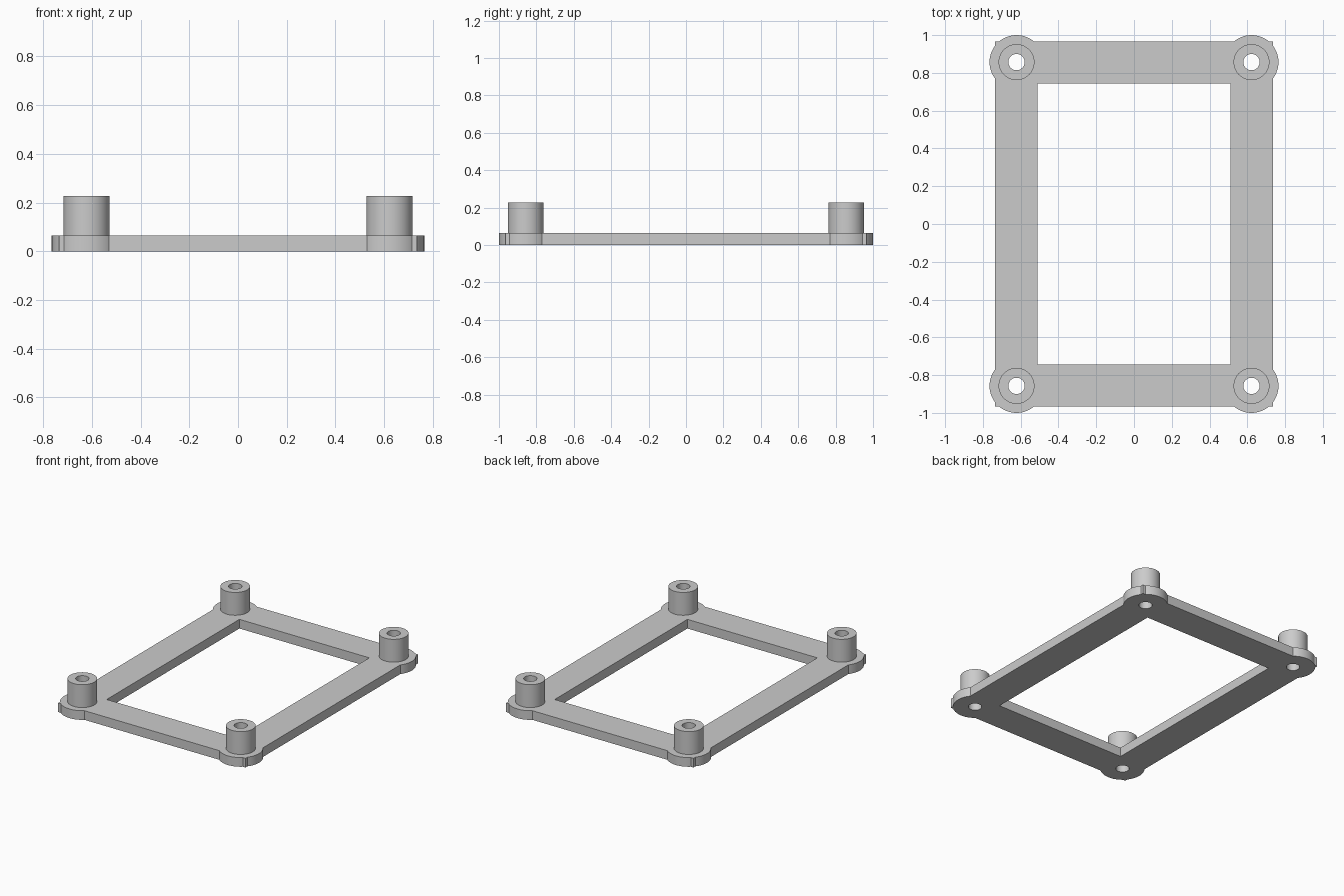
import bpy
import math

cube = bpy.data.objects.get("Cube")
if cube:
    bpy.data.objects.remove(cube, do_unlink=True)

# Main sizes
PLATE_TOP = 0.065
POST_TOP = 0.227
CORNER_X, CORNER_Y = 0.622, 0.857
PAD_R, POST_R, HOLE_R = 0.143, 0.095, 0.043

grey = bpy.data.materials.new("plain_grey")
grey.use_nodes = True
colour = (0.6, 0.6, 0.6, 1)
grey.diffuse_color = colour
grey.node_tree.nodes["Principled BSDF"].inputs["Base Color"].default_value = colour


def box(name, half_x, half_y, z0, z1):
    bpy.ops.mesh.primitive_cube_add(size=2, location=(0, 0, (z0 + z1) / 2))
    ob = bpy.context.object
    ob.name = name
    ob.scale = (half_x, half_y, (z1 - z0) / 2)
    bpy.ops.object.transform_apply(location=True, rotation=True, scale=True)
    ob.data.materials.append(grey)
    return ob


def cylinder(name, radius, x, y, z0, z1):
    bpy.ops.mesh.primitive_cylinder_add(
        vertices=64, radius=radius, depth=z1 - z0, location=(x, y, (z0 + z1) / 2))
    ob = bpy.context.object
    ob.name = name
    ob.data.materials.append(grey)
    return ob


def combine(target, tool, operation):
    tool.hide_render = True
    mod = target.modifiers.new(tool.name, 'BOOLEAN')
    mod.operation = operation
    mod.solver = 'EXACT'
    mod.object = tool
    bpy.context.view_layer.objects.active = target
    bpy.ops.object.modifier_apply(modifier=mod.name)
    bpy.data.objects.remove(tool, do_unlink=True)


# Rectangular plate with an open window
frame = box("mounting_frame", 0.735, 0.966, 0, PLATE_TOP)
combine(frame, box("window_cutter", 0.51, 0.744, -0.1, 0.2), 'DIFFERENCE')

# Round corner pads with drilled standoff posts
for sx in (-1, 1):
    for sy in (-1, 1):
        x, y = sx * CORNER_X, sy * CORNER_Y
        combine(frame, cylinder("pad", PAD_R, x, y, 0, PLATE_TOP), 'UNION')
        combine(frame, cylinder("post", POST_R, x, y, 0.03, POST_TOP), 'UNION')
        combine(frame, cylinder("drill", HOLE_R, x, y, -0.1, 0.4), 'DIFFERENCE')

# Smooth round walls, crisp edges
bpy.ops.object.select_all(action='DESELECT')
frame.select_set(True)
bpy.context.view_layer.objects.active = frame
bpy.ops.object.shade_smooth_by_angle(angle=math.radians(30))
